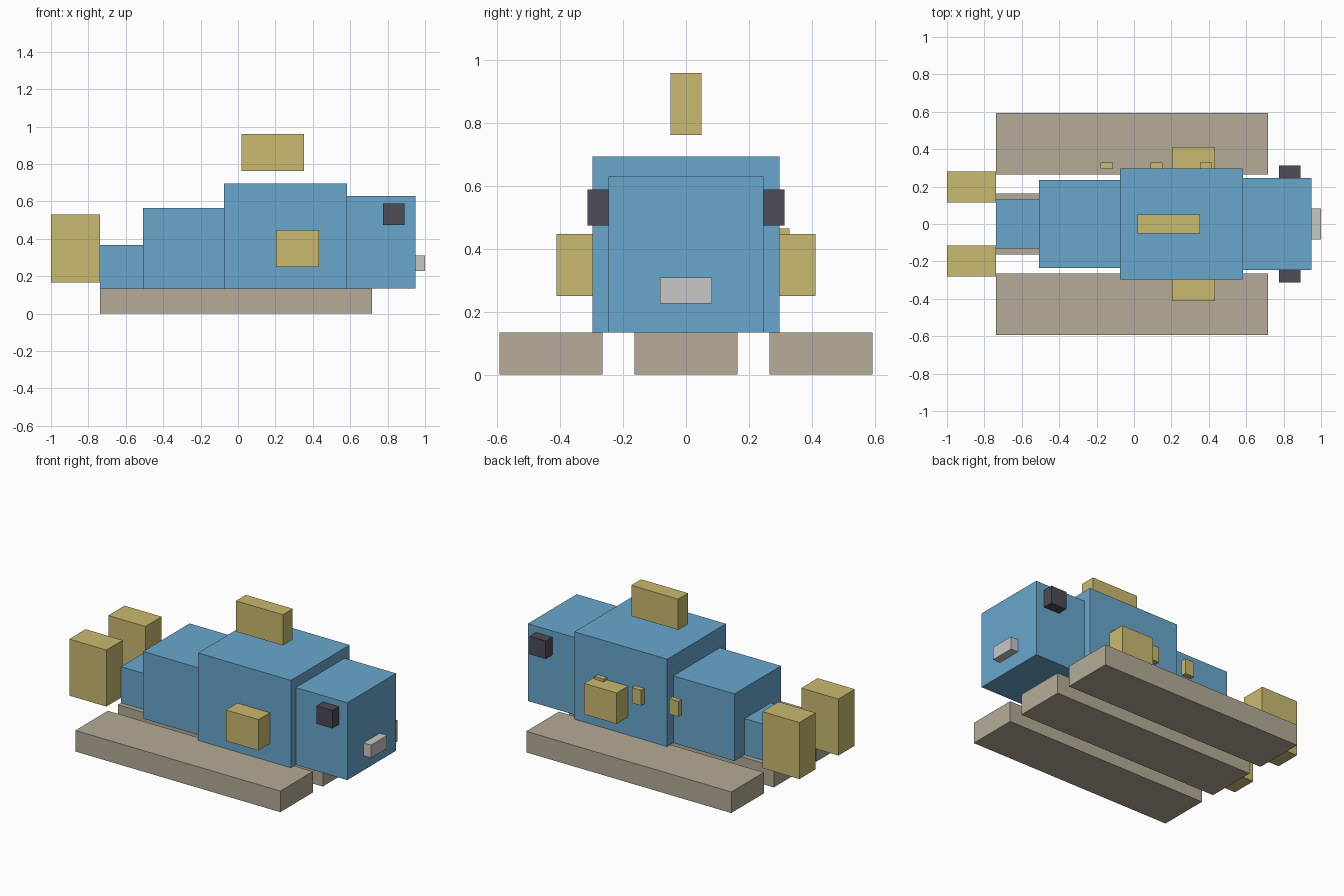
import bpy
import bmesh
from mathutils import Vector

default = bpy.data.objects.get("Cube")
if default:
    bpy.data.objects.remove(default, do_unlink=True)


def material(name, rgb):
    mat = bpy.data.materials.new(name)
    mat.use_nodes = True
    color = (*rgb, 1.0)
    mat.diffuse_color = color
    mat.node_tree.nodes["Principled BSDF"].inputs["Base Color"].default_value = color
    return mat


BLUE = material("sky blue", (0.14, 0.39, 0.61))
YELLOW = material("sand yellow", (0.59, 0.49, 0.16))
BEIGE = material("stone beige", (0.46, 0.41, 0.31))
DARK = material("charcoal", (0.075, 0.07, 0.09))
GREY = material("light grey", (0.58, 0.58, 0.57))


def box(name, mat, x, y, z):
    """Flat-sided box from its (low, high) extent on each axis."""
    low, high = (Vector(corner) for corner in zip(x, y, z))
    bm = bmesh.new()
    bmesh.ops.create_cube(bm, size=1)
    bmesh.ops.scale(bm, vec=high - low, verts=bm.verts)
    mesh = bpy.data.meshes.new(name)
    bm.to_mesh(mesh)
    bm.free()
    mesh.materials.append(mat)
    obj = bpy.data.objects.new(name, mesh)
    obj.location = (low + high) / 2
    bpy.context.collection.objects.link(obj)


def pair(name, mat, x, y, z):
    """Matching boxes on the +y and -y flanks."""
    box(name + "_far", mat, x, y, z)
    box(name + "_near", mat, x, (-y[1], -y[0]), z)


# Stepped body, head at +x and tail at -x
BELLY = 0.135
for name, x, half_width, top in (
    ("head", (0.583, 0.948), 0.247, 0.63),
    ("main_body", (-0.075, 0.583), 0.297, 0.695),
    ("rear_body", (-0.508, -0.075), 0.235, 0.565),
    ("tail_base", (-0.737, -0.508), 0.132, 0.367),
):
    box(name, BLUE, x, (-half_width, half_width), (BELLY, top))

# Three base slabs
SLAB_X, SLAB_Z = (-0.737, 0.716), (0, BELLY)
box("middle_slab", BEIGE, SLAB_X, (-0.164, 0.164), SLAB_Z)
pair("side_slab", BEIGE, SLAB_X, (0.265, 0.594), SLAB_Z)

# Fins
pair("tail_fin", YELLOW, (-1, -0.737), (0.115, 0.28), (0.168, 0.53))
pair("side_fin", YELLOW, (0.203, 0.434), (0.297, 0.412), (0.25, 0.448))
box("top_fin", YELLOW, (0.02, 0.353), (-0.05, 0.05), (0.763, 0.96))

# Small spots on one flank
for i in range(3):
    x = -0.178 + i * 0.265
    box(f"flank_spot_{i + 1}", YELLOW, (x, x + 0.066), (0.297, 0.33), (0.366, 0.465))

# Face
pair("eye", DARK, (0.775, 0.889), (0.247, 0.313), (0.475, 0.59))
box("mouth", GREY, (0.948, 1), (-0.082, 0.082), (0.227, 0.31))
